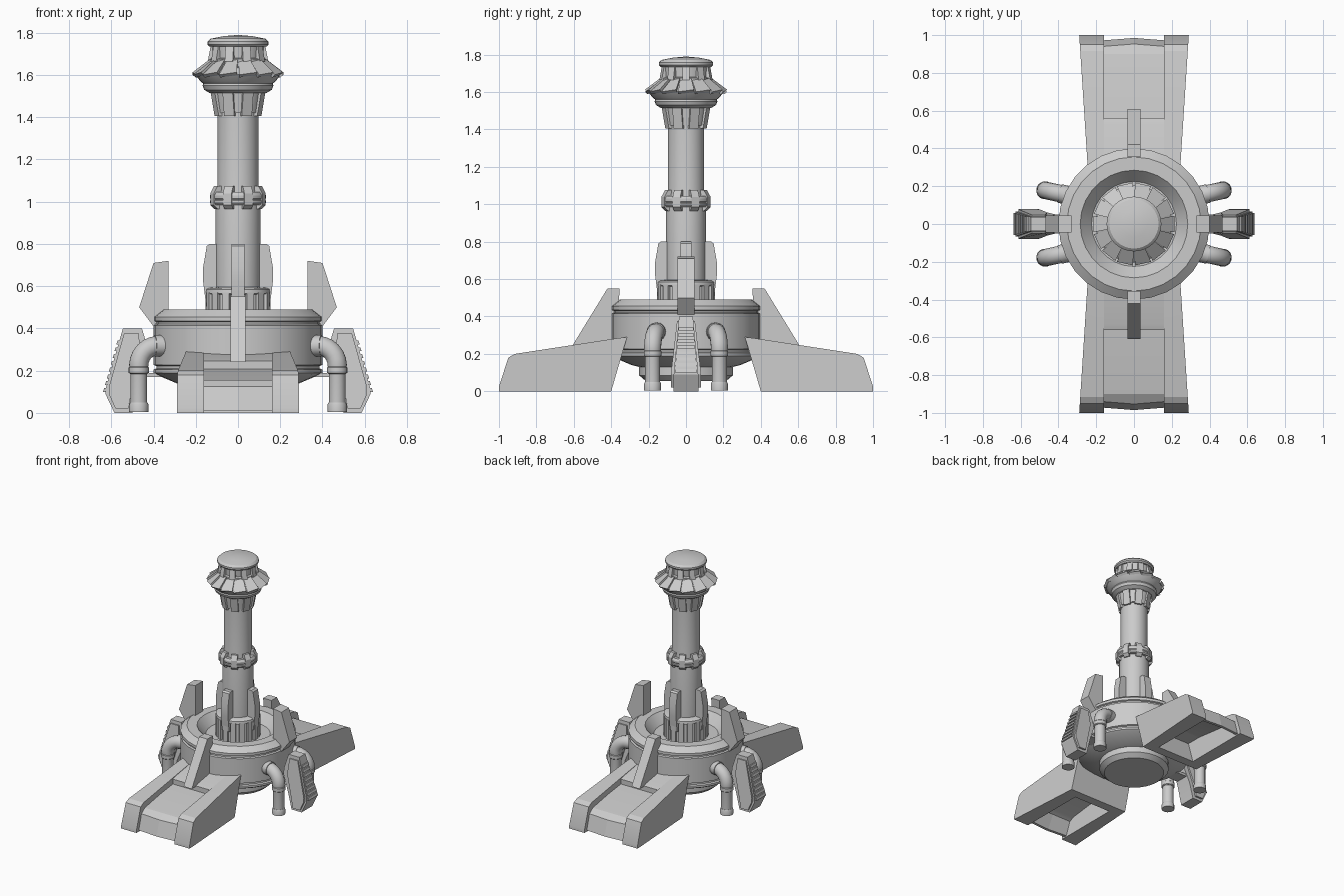
import bpy, bmesh, math
from mathutils import Matrix, Vector

if "Cube" in bpy.data.objects:
    bpy.data.objects.remove(bpy.data.objects["Cube"])


def finish(name, bm, mat=None, angle=30):
    bmesh.ops.remove_doubles(bm, verts=bm.verts, dist=1e-5)
    if mat is not None:
        bm.transform(mat)
    bmesh.ops.recalc_face_normals(bm, faces=bm.faces)
    me = bpy.data.meshes.new(name)
    bm.to_mesh(me)
    bm.free()
    ob = bpy.data.objects.new(name, me)
    bpy.context.collection.objects.link(ob)
    bpy.ops.object.select_all(action='DESELECT')
    ob.select_set(True)
    bpy.context.view_layer.objects.active = ob
    bpy.ops.object.shade_smooth_by_angle(angle=math.radians(angle))
    return ob


def lathe(name, profile, seg=32):
    """Spin (radius, z) points around z; radius 0 ends close the shape."""
    bm = bmesh.new()
    vs = [bm.verts.new((r, 0, z)) for r, z in profile]
    es = [bm.edges.new(p) for p in zip(vs, vs[1:])]
    bmesh.ops.spin(bm, geom=vs + es, axis=(0, 0, 1), cent=(0, 0, 0),
                   angle=2 * math.pi, steps=seg, use_duplicate=False)
    return finish(name, bm)


def loft(name, pts, fn, mat=None):
    """Closed outline swept from fn(a, b, -1) to fn(a, b, 1)."""
    bm = bmesh.new()
    lo = [bm.verts.new(fn(a, b, -1)) for a, b in pts]
    hi = [bm.verts.new(fn(a, b, 1)) for a, b in pts]
    bm.faces.new(lo)
    bm.faces.new(hi[::-1])
    n = len(pts)
    for i in range(n):
        j = (i + 1) % n
        bm.faces.new((lo[i], lo[j], hi[j], hi[i]))
    return finish(name, bm, mat, 20)


def radial(name, pts, half, angle):
    """Slab with (radius, z) outline, standing radially at an angle."""
    return loft(name, pts, lambda r, z, t: (r, t * half, z),
                Matrix.Rotation(angle, 4, 'Z'))


def ring_of(name, count, pts, half, offset=0.0):
    for i in range(count):
        radial(f"{name}_{i + 1}", pts, half, offset + i * 2 * math.pi / count)


# Drum body with raised rim and sunken bowl
lathe("drum_body", [
    (0, .055), (.215, .055), (.25, .085), (.25, .13), (.29, .14), (.385, .18),
    (.40, .19), (.40, .205), (.387, .21), (.387, .222), (.40, .227),
    (.40, .415), (.388, .42), (.388, .43), (.40, .435), (.40, .455),
    (.355, .49), (.285, .49), (.225, .42), (0, .42)], 28)

# Column
lathe("column", [
    (0, .42), (.14, .42), (.14, .56), (.155, .565), (.152, .585), (.14, .592),
    (.107, .595), (.107, .98), (.097, 1.06), (.097, 1.42), (.105, 1.42),
    (.12, 1.52), (0, 1.52)])
lathe("column_ring", [
    (.10, .985), (.125, .985), (.132, .995), (.132, 1.005), (.127, 1.01),
    (.132, 1.016), (.132, 1.03), (.123, 1.045), (.10, 1.045)])
ring_of("ring_clip", 8, [(.09, .965), (.113, .965), (.133, .985),
                         (.133, 1.04), (.113, 1.075), (.09, 1.075)],
        .022, math.pi / 8)
ring_of("column_foot_rib", 16, [(.13, .42), (.155, .42), (.155, .57), (.13, .57)], .018)
ring_of("column_fin", 4, [(.09, .5), (.15, .5), (.165, .62), (.165, .69),
                          (.148, .79), (.135, .80), (.09, .80)], .03)
ring_of("neck_rib", 8, [(.085, 1.405), (.109, 1.405), (.131, 1.525), (.085, 1.525)],
        .026, math.pi / 8)

# Head: flared dish, overlapping shingles, ribbed neck and cap
lathe("head_dish", [
    (0, 1.515), (.135, 1.515), (.16, 1.53), (.168, 1.55), (.165, 1.56),
    (.178, 1.57), (.203, 1.602), (.195, 1.612), (.135, 1.66), (.135, 1.675),
    (.12, 1.68), (.125, 1.74), (0, 1.74)])
N = 14
for i in range(N):
    shingle = loft(f"head_shingle_{i + 1}",
                   [(.115, 1.665), (.135, 1.668), (.215, 1.607), (.20, 1.594)],
                   lambda r, z, t: (r, t * (r * .20 + .001), z + .006 * t),
                   Matrix.Rotation(i * 2 * math.pi / N, 4, 'Z'))
ring_of("cap_rib", 10, [(.10, 1.66), (.143, 1.665), (.128, 1.745), (.10, 1.745)], .02)
lathe("head_cap", [(0, 1.735), (.135, 1.735), (.145, 1.745), (.145, 1.758),
                   (.13, 1.772), (.07, 1.784), (0, 1.79)])


# Two ramp legs, tapering towards the drum, each with a tall fin
def ramp_edge(y):
    return .245 + .045 * (y - .3) / .7


rail = [(.40, 0), (.315, .29), (.36, .285), (.915, .20), (.95, .18),
        (1.0, .025), (1.0, 0)]
panel = [(.54, .21), (.72, .187), (.90, .155), (.94, .125), (.972, .01),
         (.95, .01), (.91, .11), (.87, .13), (.54, .17)]
for tag, ang in (("back", math.pi / 2), ("front", -math.pi / 2)):
    rot = Matrix.Rotation(ang, 4, 'Z')
    for side, s in (("a", 1), ("b", -1)):
        loft(f"{tag}_ramp_rail_{side}", rail,
             lambda r, z, t: (r, s * (ramp_edge(r) if t > 0 else .16), z), rot)
        # Half panels meet at a slightly bulged centre line
        loft(f"{tag}_ramp_panel_{side}", panel,
             lambda r, z, t: (r + (.013 if t < 0 and r > .93 else 0),
                              s * .165 * (t + 1) / 2, z), rot)
    loft(f"{tag}_ramp_bridge", [(.40, 0), (.315, .29), (.53, .255), (.56, .245),
                                (.56, .17), (.42, .17), (.47, 0)],
         lambda r, z, t: (r, t * .162, z), rot)
    radial(f"{tag}_ramp_fin", [(.355, .55), (.42, .55), (.61, .24), (.37, .24)],
           .035, ang)

# Side fins, side pods with louvres, and link bars
for tag, ang in (("right", 0), ("left", math.pi)):
    radial(f"{tag}_rim_fin", [(.33, .72), (.40, .71), (.468, .50), (.40, .41),
                              (.33, .49)], .046, ang)

    def pod_half(z):
        return .045 + .035 * min(1, (.40 - z) / .30)

    rot = Matrix.Rotation(ang, 4, 'Z')
    loft(f"{tag}_pod_core", [(.455, .40), (.545, .40), (.625, .12), (.628, .09),
                             (.585, 0), (.50, 0), (.47, .12), (.42, .25), (.425, .30)],
         lambda r, z, t: (r, t * pod_half(z) * .82, z), rot)
    loft(f"{tag}_pod_shell", [(.47, .375), (.54, .375), (.612, .12), (.612, .09),
                              (.58, .02), (.52, .02), (.50, .12), (.46, .26)],
         lambda r, z, t: (r, t * pod_half(z), z), rot)
    for i in range(8):
        z = .10 + i * .032
        r = .629 - (z - .10) * .28
        radial(f"{tag}_pod_louvre_{i + 1}",
               [(r - .05, z), (r + .010, z), (r + .004, z + .018), (r - .05, z + .018)],
               pod_half(z) * .72, ang)
    radial(f"{tag}_link_bar", [(.36, .17), (.48, .17), (.48, .19), (.36, .19)], .05, ang)


# Four bent pipes with collars
def tube(name, path, radii, seg=16):
    bm = bmesh.new()
    rings = []
    for i, p in enumerate(path):
        d = (path[min(i + 1, len(path) - 1)] - path[max(i - 1, 0)]).normalized()
        side = Vector((-.25 * sy * sx, 1, 0)).normalized()
        up = d.cross(side).normalized()
        side = up.cross(d)
        rings.append([bm.verts.new(p + radii[i] * (side * math.cos(a) + up * math.sin(a)))
                      for a in (2 * math.pi * k / seg for k in range(seg))])
    for a, b in zip(rings, rings[1:]):
        for k in range(seg):
            j = (k + 1) % seg
            bm.faces.new((a[k], a[j], b[j], b[k]))
    bm.faces.new(rings[0])
    bm.faces.new(rings[-1])
    return finish(name, bm, None, 35)


for sx in (1, -1):
    for sy in (1, -1):
        tag = ("right" if sx > 0 else "left") + ("_back" if sy > 0 else "_front")

        def at(u, z):
            return Vector((sx * u, sy * (.152 + (u - .35) * .22), z))

        bend = [at(.38 + .09 * math.sin(a), .225 + .093 * math.cos(a))
                for a in (math.pi / 12 * k for k in range(7))]
        path = [at(.31, .318)] + bend + [at(.47, .19), at(.47, .01)]
        tube(f"{tag}_pipe", path, [.046] * 8 + [.04] * 2)
        tube(f"{tag}_pipe_foot", [at(.47, z) for z in (0.005, .04, .05)],
             [.046, .046, .041])
        tube(f"{tag}_pipe_collar", [at(.47, z) for z in (.185, .19, .215, .22)],
             [.041, .048, .048, .044])
        tube(f"{tag}_pipe_flange", [at(.35, .318), at(.395, .318)], [.05, .05])
